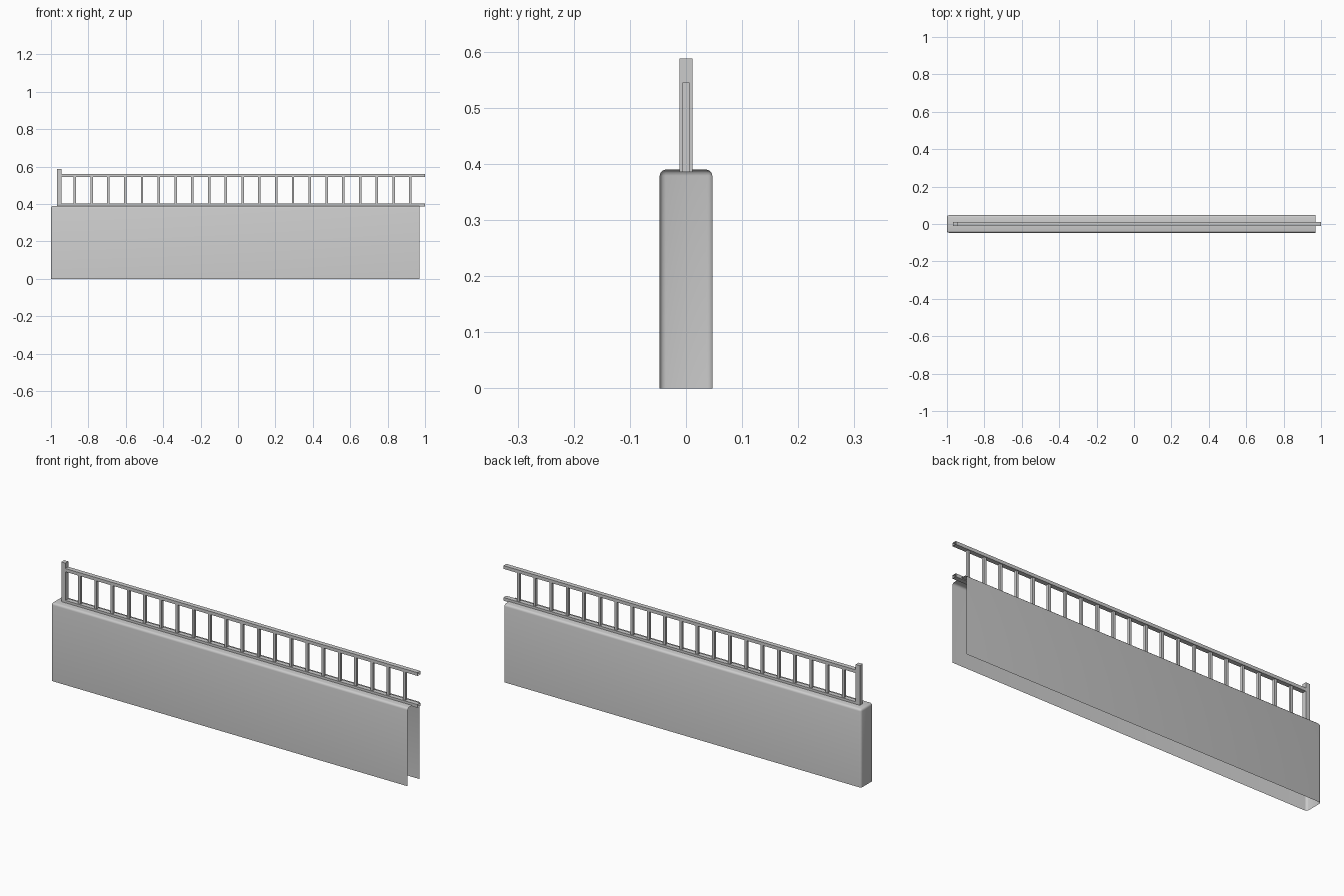
import bpy, bmesh

if "Cube" in bpy.data.objects:
    bpy.data.objects.remove(bpy.data.objects["Cube"])


def box(name, x, y, z, open_sides=(), bevel=0.0):
    """Box from (min, max) ranges; open_sides lists (axis, sign) faces to leave out."""
    bm = bmesh.new()
    bmesh.ops.create_cube(bm, size=1)
    for v in bm.verts:
        for i, (lo, hi) in enumerate((x, y, z)):
            v.co[i] = hi if v.co[i] > 0 else lo
    bm.normal_update()
    gone = [f for f in bm.faces
            if any(f.normal[a] * s > 0.9 for a, s in open_sides)]
    bmesh.ops.delete(bm, geom=gone, context='FACES')
    if bevel:
        edges = [e for e in bm.edges if not e.is_boundary]
        bmesh.ops.bevel(bm, geom=edges, offset=bevel, segments=3,
                        profile=0.5, affect='EDGES')
    mesh = bpy.data.meshes.new(name)
    bm.to_mesh(mesh)
    bm.free()
    obj = bpy.data.objects.new(name, mesh)
    bpy.context.collection.objects.link(obj)
    return obj


# Hollow wall shell: open underneath and at the right end
wall = box("wall", (-1.0, 0.97), (-0.047, 0.047), (0, 0.39),
           open_sides=((2, -1), (0, 1)), bevel=0.011)
bpy.context.view_layer.objects.active = wall
wall.select_set(True)
bpy.ops.object.shade_smooth_by_angle(angle=0.7)

# End post
W = 0.0115
box("end_post", (-0.968, -0.945), (-W, W), (0.386, 0.588))

# Rails: open-ended tubes that run past the wall to join the next section
for name, z in (("lower_rail", 0.386), ("upper_rail", 0.545)):
    box(name, (-0.945, 1.0), (-W, W), (z, z + 0.016),
        open_sides=((0, -1), (0, 1)))

# Balusters
B = 0.0065
for i in range(21):
    cx = -0.872 + i * 0.0897
    box(f"baluster_{i + 1}", (cx - B, cx + B), (-B, B), (0.386, 0.545))
